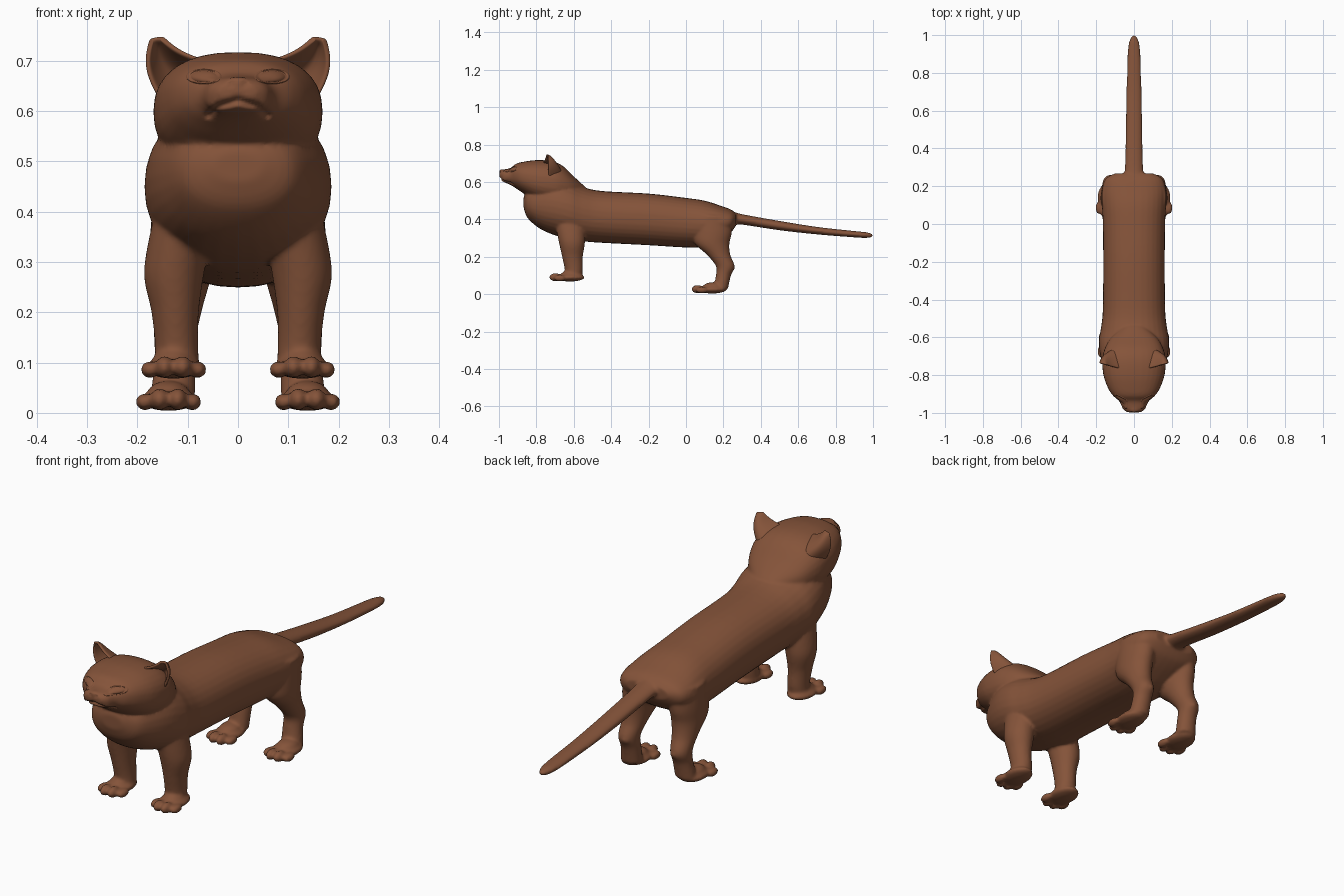
import bpy, bmesh, math
from mathutils import Vector, Matrix
from mathutils.bvhtree import BVHTree

if "Cube" in bpy.data.objects:
    bpy.data.objects.remove(bpy.data.objects["Cube"])

brown = bpy.data.materials.new("brown fur")
brown.diffuse_color = (0.235, 0.088, 0.042, 1)
brown.use_nodes = True
brown.node_tree.nodes["Principled BSDF"].inputs["Base Color"].default_value = brown.diffuse_color


def finish(name, bm):
    bmesh.ops.recalc_face_normals(bm, faces=bm.faces)
    me = bpy.data.meshes.new(name)
    bm.to_mesh(me)
    bm.free()
    me.materials.append(brown)
    ob = bpy.data.objects.new(name, me)
    bpy.context.collection.objects.link(ob)
    for p in me.polygons:
        p.use_smooth = True
    return ob


def catmull(rows, steps=5):
    out = []
    for i in range(len(rows) - 1):
        a, b = rows[max(i - 1, 0)], rows[i]
        c, d = rows[i + 1], rows[min(i + 2, len(rows) - 1)]
        for k in range(steps):
            t = k / steps
            out.append([0.5 * (2 * q + (r - p) * t + (2 * p - 5 * q + 4 * r - s) * t * t
                        + (3 * q - p - 3 * r + s) * t ** 3) for p, q, r, s in zip(a, b, c, d)])
    return out + [list(rows[-1])]


def loft(bm, rows, place, n=32, power=2.0):
    """place(row, cos, sin) gives a point on the ring."""
    rings = []
    for row in catmull(rows):
        ring = []
        for i in range(n):
            a = 2 * math.pi * i / n
            c, s = math.cos(a), math.sin(a)
            c = math.copysign(abs(c) ** (2 / power), c)
            s = math.copysign(abs(s) ** (2 / power), s)
            ring.append(bm.verts.new(place(row, c, s)))
        rings.append(ring)
    for a, b in zip(rings, rings[1:]):
        for i in range(n):
            bm.faces.new((a[i], a[(i + 1) % n], b[(i + 1) % n], b[i]))
    bm.faces.new(rings[0])
    bm.faces.new(rings[-1])


def blob(bm, loc, size, rot=None):
    m = Matrix.Translation(loc) @ (rot or Matrix()) @ Matrix.Diagonal((*size, 1))
    bmesh.ops.create_uvsphere(bm, u_segments=24, v_segments=14, radius=1, matrix=m)


def along_y(r, c, s):      # row: y, top, bottom, half width
    return (r[3] * c, r[0], (r[1] + r[2]) / 2 + (r[1] - r[2]) / 2 * s)


bm = bmesh.new()
# torso and chest
loft(bm, [(-.868, .52, .46, .05), (-.845, .56, .405, .11), (-.78, .60, .35, .15),
          (-.70, .62, .315, .178), (-.62, .60, .295, .186), (-.55, .573, .283, .175),
          (-.45, .552, .275, .165), (-.2, .538, .262, .163), (0, .515, .25, .165),
          (.1, .50, .255, .17), (.18, .475, .29, .17), (.24, .453, .33, .15),
          (.268, .43, .37, .10)], along_y, power=2.2)
# head
loft(bm, [(-.997, .655, .622, .035), (-.98, .666, .603, .058), (-.94, .674, .585, .077),
          (-.91, .697, .567, .11), (-.87, .708, .54, .137), (-.80, .717, .50, .162),
          (-.72, .712, .48, .168), (-.66, .687, .48, .155), (-.6, .63, .5, .12),
          (-.54, .575, .53, .05)], along_y, power=2.35)
# tail
loft(bm, [(.16, .45, .37, .07), (.24, .445, .37, .06), (.3, .428, .372, .048), (.5, .392, .342, .044),
          (.7, .36, .32, .04), (.9, .338, .304, .034), (.96, .332, .301, .027),
          (.99, .325, .304, .015), (1.0, .318, .311, .005)], along_y)
# legs and paws
front = [(.38, .11, -.62, .06, .08), (.28, .127, -.61, .06, .07), (.2, .125, -.607, .047, .055),
         (.13, .122, -.60, .043, .048), (.085, .122, -.605, .046, .045)]
hind = [(.42, .10, .14, .07, .11), (.33, .112, .14, .064, .105), (.27, .115, .14, .061, .092),
        (.21, .12, .175, .05, .062), (.15, .125, .21, .042, .05), (.10, .125, .20, .041, .04),
        (.03, .13, .185, .045, .04)]
for sx in (-1, 1):
    for rows, px, py, pz in ((front, .128, -.63, .068), (hind, .138, .13, .004)):
        loft(bm, rows, lambda r, c, s: (sx * (r[1] + r[3] * c), r[2] + r[4] * s, r[0]))
        blob(bm, (sx * px, py + .01, pz + .022), (.056, .078, .022))
        blob(bm, (sx * px, py + .015, pz + .035), (.042, .055, .025))
        for k, (off, fwd) in enumerate(((-.047, -.045), (-.018, -.068), (.018, -.068), (.047, -.045))):
            blob(bm, (sx * px + off, py + fwd, pz + (.023 if k in (1, 2) else .018)),
                 (.0185, .033, .022 if k in (1, 2) else .017))
    blob(bm, (sx * .12, .238, .145), (.025, .024, .022))       # hock
    blob(bm, (sx * .032, -.955, .622), (.034, .036, .024))     # muzzle cheek
blob(bm, (0, -.982, .657), (.027, .017, .012))                 # nose
cat = finish("cat_body", bm)
mod = cat.modifiers.new("blend", 'REMESH')
mod.mode = 'VOXEL'
mod.voxel_size = 0.0065
mod.use_smooth_shade = True
sm = cat.modifiers.new("soften", 'SMOOTH')
sm.factor, sm.iterations = 0.5, 5
bpy.context.view_layer.objects.active = cat
for m in ("blend", "soften"):
    bpy.ops.object.modifier_apply(modifier=m)

# mouth line and nostrils pressed into the face
mouth = [Vector(p) for p in ((-.058, .592), (-.04, .609), (0, .622), (.04, .609), (.058, .592))]


def gap(p, a, b):
    t = max(0, min(1, (p - a).dot(b - a) / (b - a).length_squared))
    return (p - a - (b - a) * t).length


for v in cat.data.vertices:
    if v.co.y < -.88:
        p = Vector((v.co.x, v.co.z))
        d = min(gap(p, a, b) for a, b in zip(mouth, mouth[1:]))
        d2 = (Vector((abs(p.x), p.y)) - Vector((.014, .654))).length
        v.co.y += .014 * max(0, 1 - d / .010) + .008 * max(0, 1 - d2 / .007)
for p in cat.data.polygons:
    p.use_smooth = True

tree = BVHTree.FromPolygons([v.co for v in cat.data.vertices],
                            [tuple(p.vertices) for p in cat.data.polygons])
for sx, side in ((-1, "right"), (1, "left")):
    # eye: ball with a raised almond lid, following the face surface
    def on_face(x, z, lift):
        hit, nor, _, _ = tree.ray_cast(Vector((x, -2, z)), Vector((0, 1, 0)))
        return (hit if hit else Vector((x, -.9, z))) + Vector((0, -lift, 0))
    bm = bmesh.new()
    rings = []
    for rad, lift in ((1.2, -.004), (1.1, .003), (1.0, .004), (.9, -.001), (.8, .003), (.5, .007), (.2, .008)):
        rings.append([bm.verts.new(on_face(sx * .068 + .031 * rad * math.cos(a),
                                           .669 + .0135 * rad * math.sin(a), lift))
                      for a in (2 * math.pi * i / 32 for i in range(32))])
    for a, b in zip(rings, rings[1:]):
        for i in range(32):
            bm.faces.new((a[i], a[(i + 1) % 32], b[(i + 1) % 32], b[i]))
    bm.faces.new(rings[-1])
    finish(side + "_eye", bm)

    # ear: cupped shell opening forward and outward
    A, B = Vector((.078, -.765, .703)), Vector((.155, -.735, .625))
    TA, TB = Vector((.152, -.745, .746)), Vector((.172, -.74, .744))
    bm = bmesh.new()
    nu, nv, grid = 14, 12, []
    for j in range(nv + 1):
        v = -.35 + 1.35 * j / nv
        bulge = math.sin(math.pi * v)
        L = A.lerp(TA, v) + Vector((.004, 0, -.004)) * bulge
        R = B.lerp(TB, v) + Vector((.016, 0, 0)) * bulge
        row = []
        for i in range(nu + 1):
            u = i / nu
            p = L.lerp(R, u) + Vector((0, .075, .004)) * (4 * u * (1 - u) * max(0, 1 - v) ** .7)
            row.append(bm.verts.new((sx * p.x, p.y, p.z)))
        grid.append(row)
    for a, b in zip(grid, grid[1:]):
        for i in range(nu):
            bm.faces.new((a[i], a[i + 1], b[i + 1], b[i]))
    ear = finish(side + "_ear", bm)
    so = ear.modifiers.new("thickness", 'SOLIDIFY')
    so.thickness, so.offset = .011, 0
    ss = ear.modifiers.new("round", 'SUBSURF')
    ss.levels = ss.render_levels = 2
